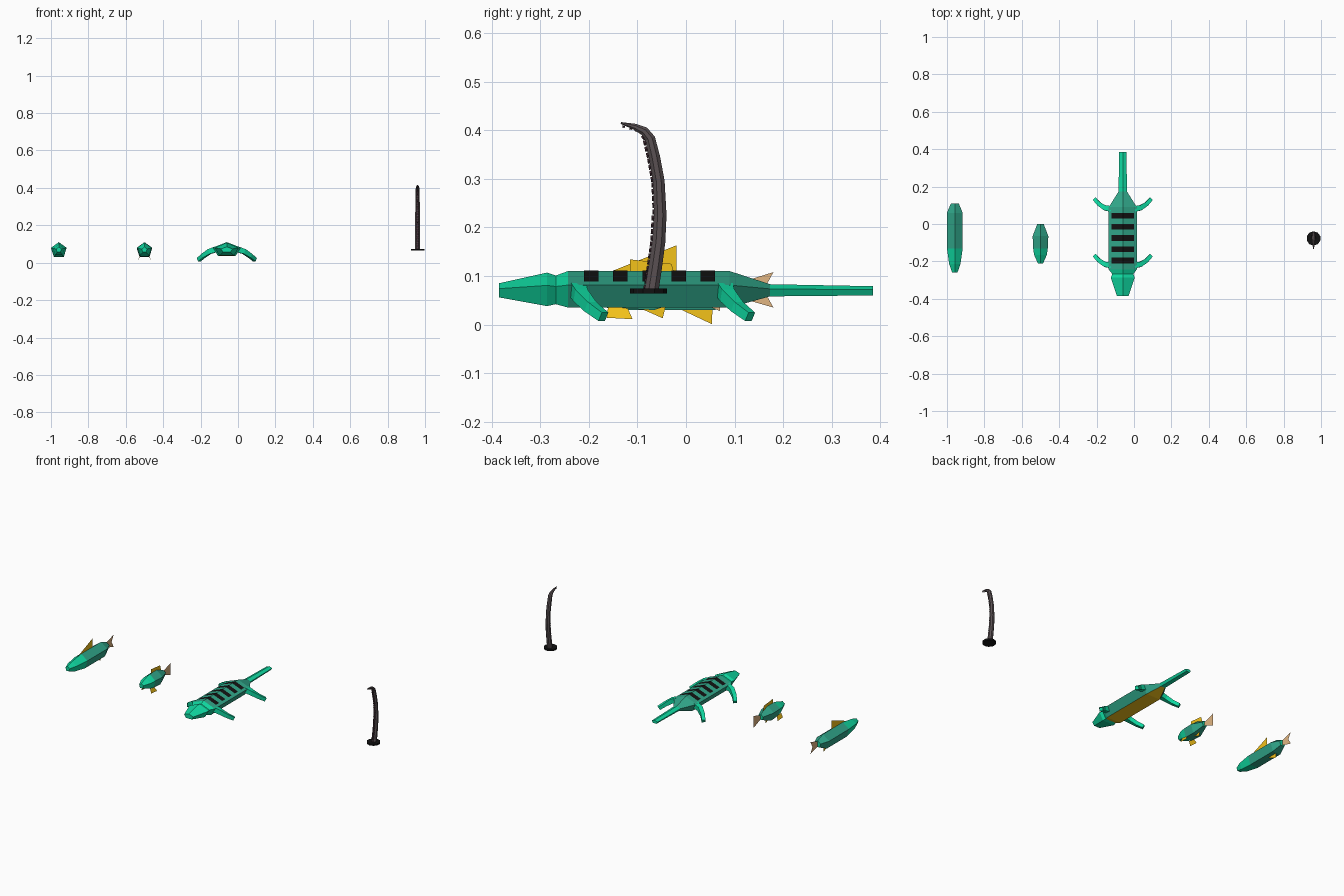
import bpy, math
from mathutils import Vector

if "Cube" in bpy.data.objects:
    bpy.data.objects.remove(bpy.data.objects["Cube"])


def material(name, rgb):
    m = bpy.data.materials.new(name)
    m.diffuse_color = (*rgb, 1)
    m.use_nodes = True
    m.node_tree.nodes["Principled BSDF"].inputs["Base Color"].default_value = m.diffuse_color
    return m


BRIGHT = material("bright_green", (0.005, 0.70, 0.36))
TEAL = material("teal", (0.03, 0.38, 0.25))
YELLOW = material("yellow", (0.90, 0.54, 0.01))
TAN = material("tan", (0.75, 0.46, 0.22))
BLACK = material("black", (0.006, 0.006, 0.006))
GREY = material("dark_grey", (0.10, 0.08, 0.085))
PURPLE = material("dark_purple", (0.04, 0.018, 0.026))


def mesh(name, verts, faces, mats, indices=None):
    me = bpy.data.meshes.new(name)
    me.from_pydata(verts, [], faces)
    for m in mats:
        me.materials.append(m)
    if indices:
        for p, i in zip(me.polygons, indices):
            p.material_index = i
    ob = bpy.data.objects.new(name, me)
    bpy.context.collection.objects.link(ob)
    return ob


def skin(rings):
    """Faces joining equal-sided rings, capped at both ends."""
    n = len(rings[0])
    verts = [v for r in rings for v in r]
    faces = [(a * n + i, a * n + (i + 1) % n, (a + 1) * n + (i + 1) % n, (a + 1) * n + i)
             for a in range(len(rings) - 1) for i in range(n)]
    faces += [tuple(range(n))[::-1], tuple(range(len(verts) - n, len(verts)))]
    return verts, faces


def body(name, x, stations, bright, belly=()):
    """Five-sided body along y; stations are (y, half width, z low, z high)."""
    rings = []
    for y, hw, lo, hi in stations:
        r = (hi - lo) / 1.809
        rings.append([(x + hw / 0.951 * math.sin(t), y, hi - r + r * math.cos(t))
                      for t in (math.tau * k / 5 for k in range(5))])
    verts, faces = skin(rings)
    idx = []
    for s in range(len(stations) - 1):
        for i in range(5):
            idx.append(2 if (s in belly and i == 2) else 0 if s in bright else 1)
    return mesh(name, verts, faces, [BRIGHT, TEAL, YELLOW], idx + [0, 0])


def tube(name, pts, radii, sides, mat, flip=1):
    pts = [Vector(p) for p in pts]
    rings = []
    for k, (p, r) in enumerate(zip(pts, radii)):
        d = (pts[min(k + 1, len(pts) - 1)] - pts[max(k - 1, 0)]).normalized()
        ref = Vector((1, 0, 0)) if abs(d.x) < 0.3 else Vector((0, 0, 1))
        u = d.cross(ref).normalized()
        v = d.cross(u)
        rings.append([p + r * (math.cos(t) * u + math.sin(t) * v)
                      for t in (math.tau * (i + 0.5) / sides for i in range(sides))])
    verts, faces = skin(rings)
    return mesh(name, verts, faces, [mat])


def fin(name, x, outline, mat):
    """Paper-thin upright fin from (y, z) points."""
    return mesh(name, [(x, y, z) for y, z in outline], [tuple(range(len(outline)))], [mat])


# Long fish
LX = -0.958
body("long_fish_body", LX,
     [(-0.26, 0.014, 0.056, 0.084), (-0.215, 0.03, 0.042, 0.098), (-0.13, 0.042, 0.03, 0.11),
      (0.06, 0.042, 0.03, 0.11), (0.11, 0.021, 0.052, 0.09)], {0, 1})
fin("long_fish_dorsal_fin", LX, [(-0.19, 0.095), (-0.02, 0.163), (-0.02, 0.095)], YELLOW)
fin("long_fish_anal_fin", LX, [(-0.03, 0.04), (0.053, 0.001), (0.055, 0.04)], YELLOW)
fin("long_fish_tail_fin", LX,
    [(0.10, 0.083), (0.18, 0.108), (0.16, 0.071), (0.18, 0.035), (0.10, 0.058)], TAN)

# Small fish
SX = -0.50
body("small_fish_body", SX,
     [(-0.21, 0.014, 0.056, 0.084), (-0.165, 0.034, 0.042, 0.1), (-0.13, 0.039, 0.033, 0.109),
      (-0.065, 0.042, 0.03, 0.11), (0.0, 0.017, 0.052, 0.086)], {0, 1})
fin("small_fish_dorsal_fin", SX, [(-0.115, 0.095), (-0.115, 0.134), (-0.03, 0.125), (-0.02, 0.09)], YELLOW)
fin("small_fish_anal_fin", SX, [(-0.1, 0.036), (-0.048, 0.013), (-0.04, 0.045)], YELLOW)
fin("small_fish_tail_fin", SX, [(-0.01, 0.075), (0.07, 0.102), (0.07, 0.028), (-0.01, 0.06)], TAN)
for s, side in ((-1, "left"), (1, "right")):
    mesh(f"small_fish_{side}_pelvic_fin",
         [(SX + s * 0.024, -0.16, 0.04), (SX + s * 0.024, -0.12, 0.034),
          (SX + s * 0.036, -0.11, 0.011), (SX + s * 0.034, -0.163, 0.014)], [(0, 1, 2, 3)], [YELLOW])

# Salamander body with yellow belly
NX = -0.06
body("salamander_body", NX,
     [(-0.385, 0.031, 0.056, 0.085), (-0.286, 0.064, 0.038, 0.107), (-0.268, 0.056, 0.042, 0.101),
      (-0.243, 0.075, 0.035, 0.11), (0.09, 0.075, 0.035, 0.11),
      (0.173, 0.023, 0.058, 0.083), (0.385, 0.019, 0.06, 0.079)], {0, 1, 2, 5}, {2, 3, 4})

# Salamander back stripes, folded over the ridge
for k in range(5):
    y0 = -0.21 + 0.06 * k
    y1 = y0 + 0.03
    mesh(f"back_stripe_{k + 1}",
         [(NX + dx, y, 0.1115 - abs(dx) * 0.378) for y in (y0, y1) for dx in (-0.06, 0, 0.06)],
         [(0, 1, 4, 3), (1, 2, 5, 4)], [BLACK])

# Salamander legs
leg = [(0.058, -0.222, 0.071), (0.092, -0.217, 0.06), (0.125, -0.197, 0.037), (0.15, -0.17, 0.016)]
for dy, end in ((0, "front"), (0.302, "back")):
    for s, side in ((-1, "left"), (1, "right")):
        tube(f"{end}_{side}_leg", [(NX + s * x, y + dy, z) for x, y, z in leg],
             [0.022, 0.019, 0.016, 0.014], 4, BRIGHT)

# Tentacle on a disc base
TX = 0.96
path = [(-0.071, 0.068), (-0.063, 0.12), (-0.056, 0.17), (-0.053, 0.225), (-0.056, 0.295),
        (-0.065, 0.345), (-0.074, 0.383), (-0.086, 0.398), (-0.105, 0.407), (-0.134, 0.415)]
tube("tentacle", [(TX, y, z) for y, z in path],
     [0.0155, 0.015, 0.0145, 0.014, 0.013, 0.0125, 0.0115, 0.010, 0.007, 0.002], 8, GREY)
bpy.ops.mesh.primitive_cylinder_add(vertices=10, radius=0.038, depth=0.01, location=(TX, -0.077, 0.069))
bpy.context.object.name = "tentacle_base"
bpy.context.object.data.materials.append(BLACK)

# Suckers down the front of the tentacle
pts = [Vector((TX, y, z)) for y, z in path]
count = 0
for a, b in zip(pts[:-1], pts[1:]):
    d = (b - a).normalized()
    out = Vector((0, -d.z, d.y))
    steps = max(1, round((b - a).length / 0.014))
    for k in range(steps):
        p = a.lerp(b, (k + 0.5) / steps)
        r = 0.0145 if p.z < 0.23 else 0.0125 if p.z < 0.38 else 0.0095 if p.z < 0.4 else 0.005
        count += 1
        tube(f"sucker_{count}", [p + out * r * 0.7, p + out * (r + 0.003)],
             [min(0.006, r * 0.6)] * 2, 6, PURPLE)

# Consistent outward normals on the closed parts
import bmesh
for ob in bpy.data.objects:
    if ob.type == 'MESH' and len(ob.data.polygons) > 3:
        bm = bmesh.new()
        bm.from_mesh(ob.data)
        bmesh.ops.recalc_face_normals(bm, faces=bm.faces)
        bm.to_mesh(ob.data)
        bm.free()
